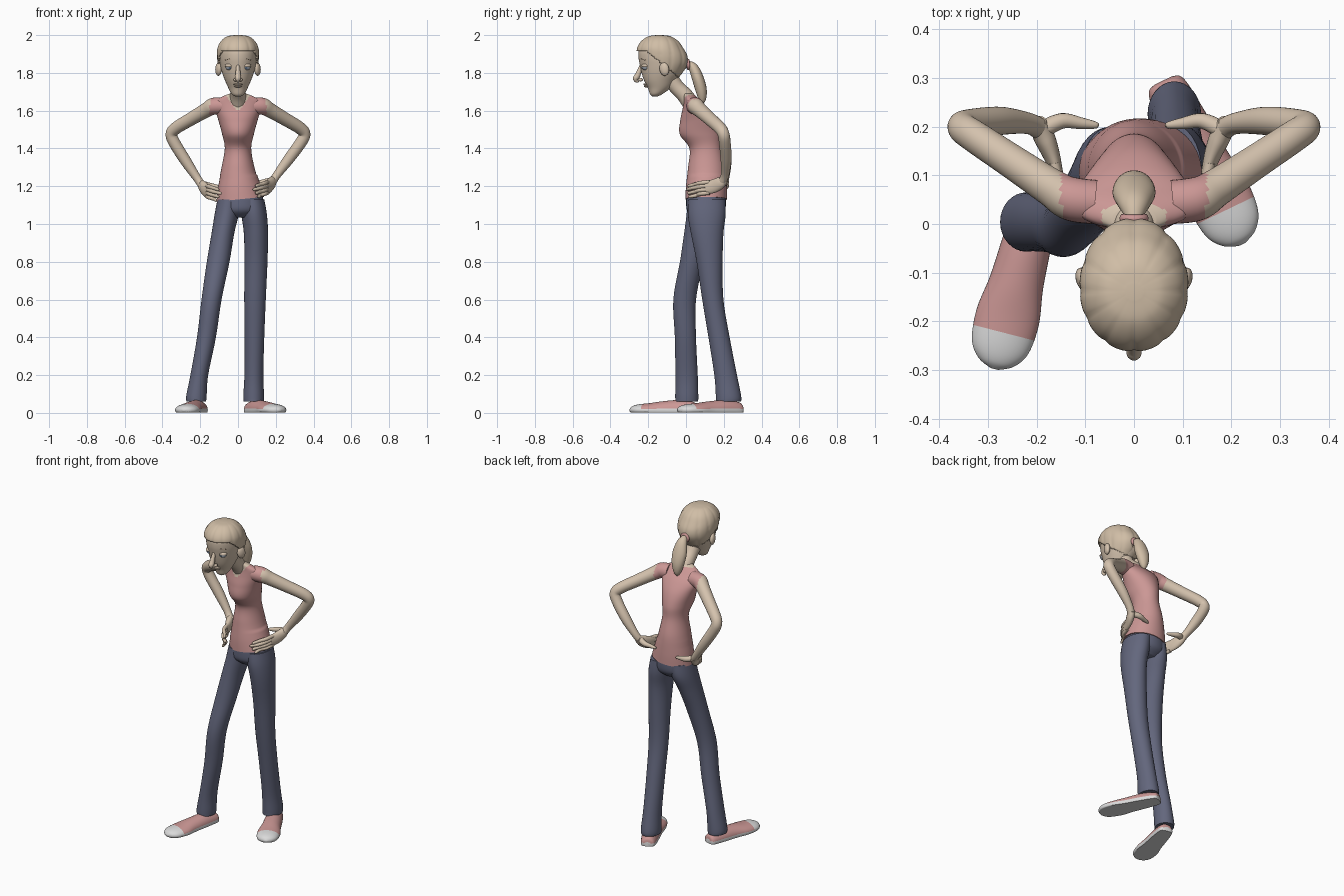
import bpy, bmesh, math
from mathutils import Vector, Quaternion

cube = bpy.data.objects.get("Cube")
if cube:
    bpy.data.objects.remove(cube, do_unlink=True)


def material(name, r, g, b):
    m = bpy.data.materials.new(name)
    m.use_nodes = True
    m.diffuse_color = (r, g, b, 1)
    m.node_tree.nodes["Principled BSDF"].inputs["Base Color"].default_value = (r, g, b, 1)
    return m


skin = material("skin", .66, .54, .42)
hair = material("hair", .63, .51, .38)
pink = material("pink_cloth", .60, .31, .30)
denim = material("denim", .125, .135, .205)
white = material("white_rubber", .70, .70, .70)
eye_grey = material("eye_grey", .50, .55, .62)
iris_blue = material("iris_blue", .10, .16, .25)
brow_brown = material("brow_brown", .42, .32, .23)


def smooth(ob, angle=50):
    bpy.ops.object.select_all(action='DESELECT')
    ob.select_set(True)
    bpy.context.view_layer.objects.active = ob
    bpy.ops.object.shade_smooth_by_angle(angle=math.radians(angle))
    return ob


def spline(rows, steps):
    """Catmull-Rom through rows of numbers."""
    out = []
    for i in range(len(rows) - 1):
        a, b = rows[max(i - 1, 0)], rows[i]
        c, d = rows[i + 1], rows[min(i + 2, len(rows) - 1)]
        for s in range(steps):
            t = s / steps
            out.append([q + .5 * t * (r - p + t * (2 * p - 5 * q + 4 * r - w + t * (3 * (q - r) + w - p)))
                        for p, q, r, w in zip(a, b, c, d)])
    return out + [list(rows[-1])]


def tube(name, rows, mats, rule=None, level=False, shape=None, keep=None, steps=5, seg=32):
    """Loft ellipses (x, y, z, rx, ry) along a path; level keeps each ring horizontal."""
    rings = spline([r if len(r) == 5 else (*r, r[3]) for r in rows], steps)
    pts = [Vector(r[:3]) for r in rings]
    bm = bmesh.new()
    loops, q, last = [], Quaternion(), None
    for i, r in enumerate(rings):
        if not level:
            d = (pts[min(i + 1, len(pts) - 1)] - pts[max(i - 1, 0)]).normalized()
            q = last.rotation_difference(d) @ q if last else d.to_track_quat('Z', 'Y')
            last = d
        loop = []
        for k in range(seg):
            a = math.tau * k / seg
            p = pts[i] + q @ Vector((max(r[3], .002) * math.cos(a), max(r[4], .002) * math.sin(a), 0))
            loop.append(bm.verts.new(shape(p) if shape else p))
        loops.append(loop)
    for lo, hi in zip(loops, loops[1:]):
        for k in range(seg):
            n = (k + 1) % seg
            bm.faces.new((lo[k], lo[n], hi[n], hi[k]))
    bm.faces.new(loops[0][::-1])
    bm.faces.new(loops[-1])
    if keep:
        bmesh.ops.delete(bm, geom=[f for f in bm.faces if not keep(f.calc_center_median())], context='FACES')
    bmesh.ops.recalc_face_normals(bm, faces=bm.faces)
    if rule:
        for f in bm.faces:
            f.material_index = rule(f.calc_center_median())
    me = bpy.data.meshes.new(name)
    bm.to_mesh(me)
    bm.free()
    for m in mats:
        me.materials.append(m)
    ob = bpy.data.objects.new(name, me)
    bpy.context.collection.objects.link(ob)
    return smooth(ob)


def ball(name, loc, size, mat, rot=(0, 0, 0)):
    bpy.ops.mesh.primitive_uv_sphere_add(segments=24, ring_count=14, location=loc, rotation=rot)
    ob = bpy.context.object
    ob.name = name
    ob.scale = size
    ob.data.materials.append(mat)
    return smooth(ob)


# Shirt with a scooped neckline and tilted hem
def hem_tilt(p):
    if p.z < 1.25:
        p.z += .1 * p.x
    return p


def neckline(c):
    scoop = c.y < .03 and c.z > 1.595 + 1.3 * abs(c.x)
    return 1 if scoop or c.z > 1.682 else 0


tube("shirt", [(.013, .107, 1.13, .126, .110), (.006, .108, 1.2, .112, .108), (0, .11, 1.3, .087, .099),
               (0, .103, 1.4, .070, .085), (0, .075, 1.475, .084, .108), (0, .064, 1.55, .104, .094),
               (0, .05, 1.61, .122, .068), (0, .032, 1.652, .118, .044), (0, .018, 1.678, .075, .033),
               (0, .008, 1.69, .045, .028)],
     [pink, skin], neckline, level=True, shape=hem_tilt, seg=64, steps=8)

# Trousers: seat and two legs
tube("trouser_seat", [(.013, .107, 1.17, .112, .102), (.013, .107, 1.12, .122, .106),
                      (.012, .105, 1.07, .118, .098), (.01, .105, 1.035, .07, .06)], [denim], level=True)
tube("right_leg", [(-.047, .105, 1.13, .062, .095), (-.06, .098, 1.05, .064, .095), (-.08, .07, .95, .06, .08),
                   (-.105, .032, .8, .06, .064), (-.14, -.007, .6, .053, .06), (-.167, -.003, .4, .05, .056),
                   (-.205, .003, .2, .047, .059), (-.22, .004, .09, .054, .061), (-.221, .004, .06, .052, .06)],
     [denim], level=True)
tube("left_leg", [(.073, .11, 1.13, .066, .098), (.085, .11, 1.05, .068, .1), (.095, .112, .95, .064, .086),
                  (.095, .125, .8, .061, .069), (.09, .142, .6, .057, .056), (.087, .175, .4, .052, .056),
                  (.084, .21, .2, .05, .06), (.083, .225, .09, .055, .067), (.083, .225, .06, .053, .066)],
     [denim], level=True)


# Canvas shoes: white sole and toe cap
def shoe(name, heel, toe):
    heel, toe = Vector(heel), Vector(toe)
    axis = toe - heel
    profile = [(0, .02, .03), (.04, .04, .055), (.25, .05, .068), (.5, .056, .062), (.7, .066, .052),
               (.87, .06, .045), (.96, .038, .035), (1, .008, .02)]
    rows = [(*(heel + axis * u), w, h - .015) for u, w, h in profile]

    def floor(p):
        p.z = max(p.z, .003)
        return p

    def colours(c):
        return 1 if c.z < .022 or (c - heel).dot(axis) / axis.length_squared > .79 else 0
    tube(name, rows, [pink, white], colours, shape=floor, steps=6, seg=40)


shoe("right_shoe", (-.195, .06, .015), (-.287, -.298, .015))
shoe("left_shoe", (.06, .295, .015), (.222, -.042, .015))

# Arms with hands on the hips
for side, s, dx, dz in (("left", 1, 0, 0), ("right", -1, .008, -.02)):
    def m(x, y, z, *r):
        low = min(1, max(0, (1.48 - z) / .2))
        return (s * (x + dx * low), y, z + dz * low, *r)
    tube(side + "_arm", [m(.08, .045, 1.625, .045), m(.13, .052, 1.623, .045), m(.17, .075, 1.602, .039),
                         m(.25, .128, 1.555, .035), m(.325, .178, 1.51, .033), m(.352, .198, 1.478, .031),
                         m(.335, .205, 1.435, .031), m(.27, .212, 1.345, .029), m(.21, .207, 1.265, .022),
                         m(.185, .195, 1.228, .022)],
         [pink, skin], lambda c: 0 if abs(c.x) < .15 else 1, steps=6)
    tube(side + "_palm", [m(.19, .208, 1.24, .018, .02), m(.178, .182, 1.218, .022, .032),
                          m(.163, .145, 1.2, .018, .036), m(.15, .105, 1.192, .012, .034)], [skin],
         shape=None)
    for i, finger in enumerate(("index", "middle", "ring", "little")):
        z, back = 1.222 - .019 * i, .012 * abs(i - 1)
        tube(side + "_" + finger + "_finger",
             [m(.156, .125, z, .011), m(.143, .075, z - .005, .011), m(.118, .035 + back, z - .013, .01),
              m(.085 + back, .008 + back / 2, z - .02, .008), m(.08 + back, .006 + back / 2, z - .021, .002)],
             [skin], seg=12, steps=4)
    tube(side + "_thumb", [m(.178, .195, 1.23, .018), m(.14, .212, 1.222, .016), m(.1, .207, 1.215, .012),
                           m(.07, .203, 1.21, .007), m(.065, .202, 1.21, .002)], [skin], seg=16)

# Neck and head
tube("neck", [(0, .03, 1.63, .045), (0, -.005, 1.68, .042), (0, -.05, 1.725, .04), (0, -.09, 1.78, .045)], [skin])
head = [(0, -.165, 1.675, .012, .012), (0, -.158, 1.687, .033, .032), (0, -.142, 1.72, .051, .06),
        (0, -.137, 1.76, .069, .085), (0, -.127, 1.8, .084, .108), (0, -.122, 1.84, .094, .122),
        (0, -.127, 1.88, .099, .124), (0, -.137, 1.92, .096, .112), (0, -.139, 1.955, .078, .088),
        (0, -.14, 1.98, .046, .05), (0, -.14, 1.987, .005, .005)]
tube("head", head, [skin], level=True, seg=48)


# Hair shell above a sloping hairline, combed back in shallow locks
def locks(p):
    a = math.atan2(p.x, p.y + .137)
    k = 1 - .03 * (1 - abs(math.sin(6 * a))) ** 2
    return Vector((p.x * k, -.137 + (p.y + .137) * k, p.z))


scalp = tube("hair", [(x, y, z + .013, rx + .013, ry + .011) for x, y, z, rx, ry in head], [hair], level=True,
             shape=locks, keep=lambda c: c.z > 1.915 - max(0, c.y + .21) * .8, seg=96, steps=7)
shell = scalp.modifiers.new("thickness", 'SOLIDIFY')
shell.thickness = .015

# Ponytail and its tie
tube("ponytail", [(0, -.015, 1.84, .022), (0, .012, 1.845, .019), (0, .04, 1.825, .032, .026),
                  (0, .063, 1.77, .044, .031), (0, .08, 1.71, .038, .03), (0, .086, 1.66, .022, .02),
                  (0, .085, 1.635, .004, .004)], [hair])
bpy.ops.mesh.primitive_torus_add(major_radius=.021, minor_radius=.009, location=(0, .012, 1.845),
                                 rotation=(math.radians(95), 0, 0))
tie = bpy.context.object
tie.name = "hair_tie"
tie.data.materials.append(pink)
smooth(tie)

# Face
tube("nose", [(0, -.232, 1.85, .008), (0, -.243, 1.82, .011), (0, -.257, 1.785, .015),
              (0, -.266, 1.77, .015), (0, -.262, 1.757, .009), (0, -.25, 1.752, .003)], [skin], seg=20)
ball("upper_lip", (0, -.214, 1.739, ), (.024, .012, .006), skin)
ball("lower_lip", (0, -.209, 1.729), (.02, .013, .007), skin)
for side, s in (("left", 1), ("right", -1)):
    ball(side + "_nostril", (s * .014, -.241, 1.764), (.01, .013, .009), skin)
    ball(side + "_ear", (s * .103, -.115, 1.82), (.016, .026, .036), skin, (.2, 0, -s * .35))
    ball(side + "_eye", (s * .044, -.213, 1.83), (.023, .021, .016), eye_grey)
    ball(side + "_iris", (s * .044, -.231, 1.827), (.007, .004, .007), iris_blue)
    ball(side + "_eyelid", (s * .044, -.213, 1.838), (.026, .023, .013), skin)
    tube(side + "_eyebrow", [(s * .02, -.241, 1.866, .003), (s * .045, -.233, 1.873, .004),
                             (s * .072, -.209, 1.866, .002)], [brow_brown], seg=10)
